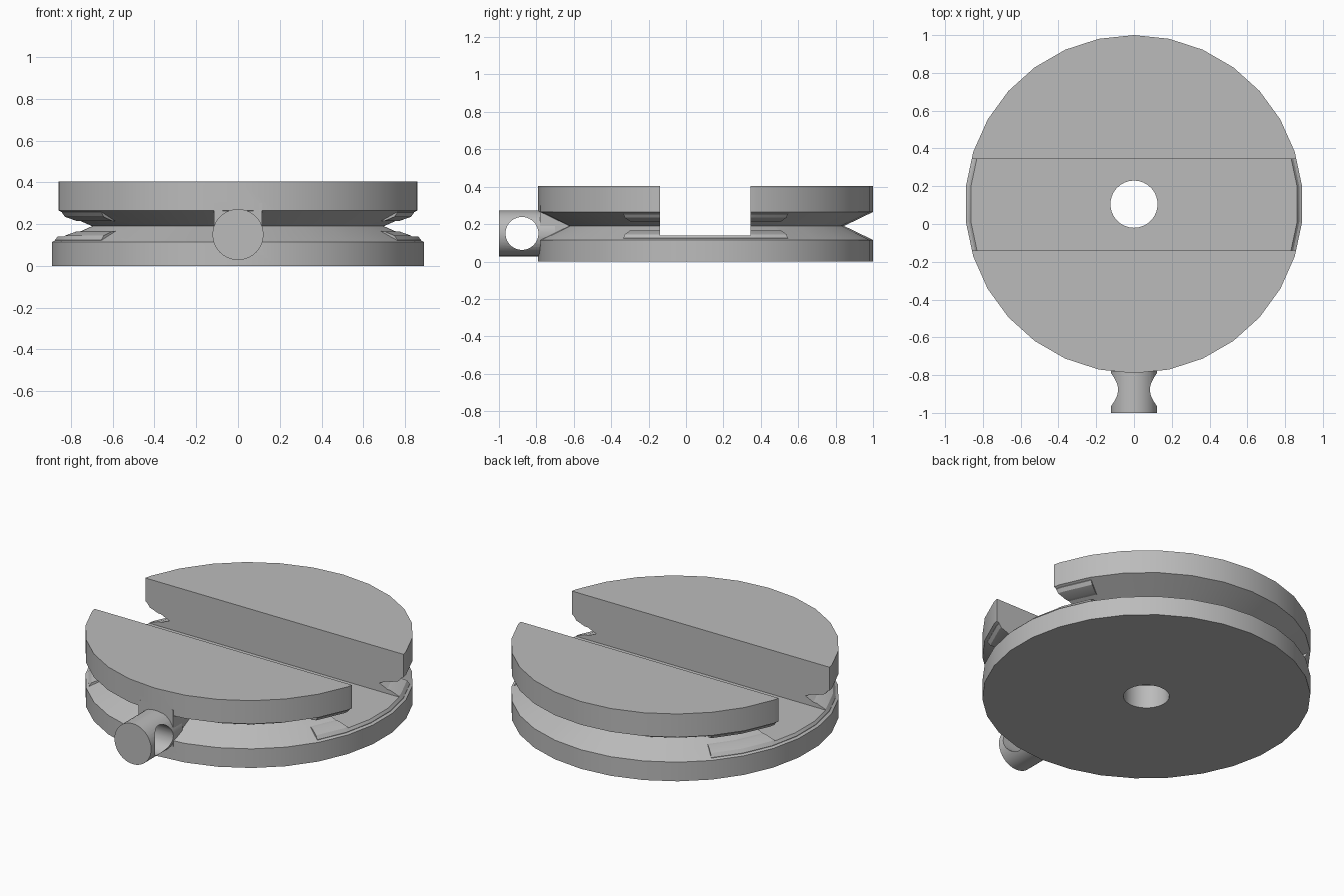
import bpy, bmesh, math

if "Cube" in bpy.data.objects:
    bpy.data.objects.remove(bpy.data.objects["Cube"], do_unlink=True)

CY = 0.105       # centre of the disc in y
SIDES = 30

grey = bpy.data.materials.new("plain_grey")
grey.use_nodes = True
colour = (0.5, 0.5, 0.5, 1)
grey.diffuse_color = colour
grey.node_tree.nodes["Principled BSDF"].inputs["Base Color"].default_value = colour


def finish(name, bm):
    bmesh.ops.recalc_face_normals(bm, faces=bm.faces)
    mesh = bpy.data.meshes.new(name)
    bm.to_mesh(mesh)
    bm.free()
    mesh.materials.append(grey)
    ob = bpy.data.objects.new(name, mesh)
    bpy.context.collection.objects.link(ob)
    return ob


def revolve(name, profile, start, steps):
    """Turn a closed (radius, z) profile about the disc axis, 12 degrees a step."""
    bm = bmesh.new()
    full = steps == SIDES
    rings = []
    for i in range(steps if full else steps + 1):
        a = math.radians(start) + i * math.tau / SIDES
        rings.append([bm.verts.new((r * math.cos(a), CY + r * math.sin(a), z))
                      for r, z in profile])
    n = len(profile)
    for i in range(steps):
        p, q = rings[i], rings[(i + 1) % len(rings)]
        for j in range(n):
            k = (j + 1) % n
            bm.faces.new((p[j], q[j], q[k], p[k]))
    if not full:
        bm.faces.new(rings[0])
        bm.faces.new(rings[-1])
    return finish(name, bm)


def box(name, lo, hi):
    bm = bmesh.new()
    bmesh.ops.create_cube(bm, size=1)
    for v in bm.verts:
        v.co = [(a + b) / 2 + c * (b - a) for a, b, c in zip(lo, hi, v.co)]
    return finish(name, bm)


def cylinder(name, radius, depth, centre, axis):
    bm = bmesh.new()
    bmesh.ops.create_cone(bm, cap_ends=True, segments=40, radius1=radius,
                          radius2=radius, depth=depth)
    ob = finish(name, bm)
    ob.location = centre
    ob.rotation_euler[0 if axis == "Y" else 1] = math.pi / 2
    return ob


def activate(ob):
    bpy.ops.object.select_all(action="DESELECT")
    ob.select_set(True)
    bpy.context.view_layer.objects.active = ob


def boolean(ob, other, operation):
    mod = ob.modifiers.new(operation, "BOOLEAN")
    mod.operation = operation
    mod.solver = "EXACT"
    mod.object = other
    activate(ob)
    bpy.ops.object.modifier_apply(modifier=mod.name)
    bpy.data.objects.remove(other, do_unlink=True)


# Disc with a V groove round its rim and a hole through the middle
disc = revolve("grooved_disc", [(0.125, 0), (0.895, 0), (0.895, 0.115), (0.74, 0.19),
                                (0.895, 0.265), (0.895, 0.405), (0.125, 0.405)], 6, SIDES)

# Shallow fillers in the groove at both ends of the channel
filler = [(0.7, 0.1), (0.88, 0.1), (0.88, 0.125), (0.865, 0.145), (0.81, 0.165), (0.7, 0.17)]
for start, steps in ((-30, 5), (138, 7)):
    boolean(disc, revolve("lower_filler", filler, start, steps), "UNION")
    upper = [(r, 0.38 - z) for r, z in filler]
    boolean(disc, revolve("upper_filler", upper, start, steps), "UNION")

# Block that joins the handle to the rim across the groove
boolean(disc, box("handle_block", (-0.115, -0.78, 0.08), (0.115, -0.5, 0.3)), "UNION")

# Wide channel across the top
boolean(disc, box("channel_cutter", (-1, -0.14, 0.14), (1, 0.345, 0.6)), "DIFFERENCE")

# Round peg at the front with a cross hole
peg = cylinder("front_peg", 0.122, 0.3, (0, -0.85, 0.15), "Y")
boolean(peg, cylinder("peg_hole_cutter", 0.088, 0.6, (0, -0.877, 0.15), "X"), "DIFFERENCE")

for ob in (disc, peg):
    activate(ob)
    bpy.ops.object.shade_smooth_by_angle(angle=math.radians(20))
